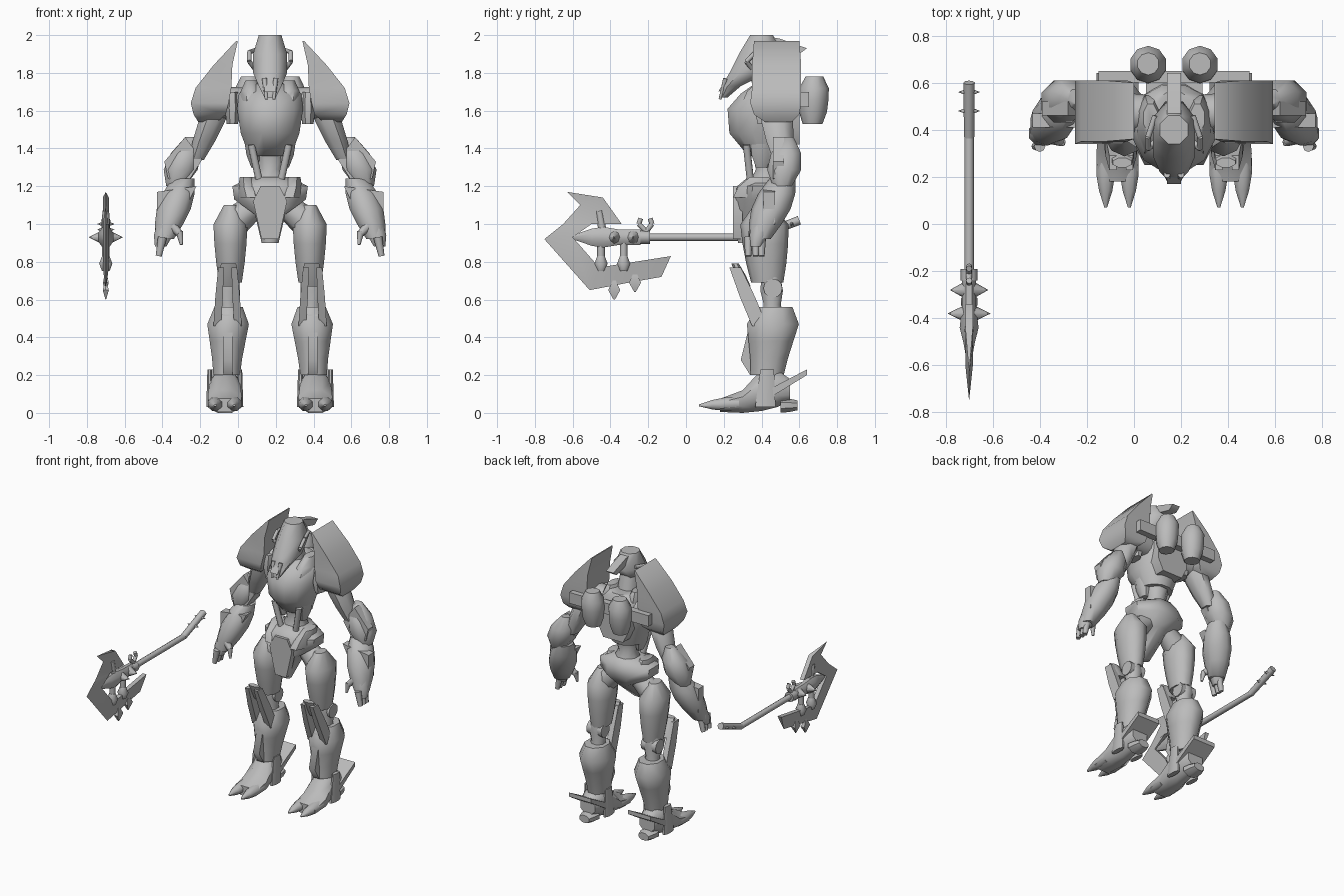
import bpy, bmesh, math
from mathutils import Vector

default = bpy.data.objects.get("Cube")
if default:
    bpy.data.objects.remove(default)

GREY = (.5, .5, .5, 1)
grey = bpy.data.materials.new("plain_grey")
grey.use_nodes = True
grey.diffuse_color = GREY
grey.node_tree.nodes["Principled BSDF"].inputs["Base Color"].default_value = GREY

BODY_X = .17      # the figure stands beside its weapon
WEAPON_X = -.7


def finish(name, bm, origin, sign):
    """Turn a bmesh into a shaded object, mirrored when sign is negative."""
    for vert in bm.verts:
        vert.co.x = origin + sign * vert.co.x
    bmesh.ops.recalc_face_normals(bm, faces=bm.faces)
    mesh = bpy.data.meshes.new(name)
    bm.to_mesh(mesh)
    bm.free()
    mesh.materials.append(grey)
    obj = bpy.data.objects.new(name, mesh)
    bpy.context.collection.objects.link(obj)
    bpy.ops.object.select_all(action='DESELECT')
    obj.select_set(True)
    bpy.context.view_layer.objects.active = obj
    bpy.ops.object.shade_smooth_by_angle(angle=math.radians(52))


def place(name, build, pair=False, origin=BODY_X):
    """Build once on the centre line, or once for each side."""
    sides = (("left_", 1), ("right_", -1)) if pair else (("", 1),)
    for prefix, sign in sides:
        finish(prefix + name, build(), origin, sign)


def skin(name, rings, axis="z", sides=8, **where):
    """Join rings of (x, y, z, first radius, second radius) with faces."""
    def build():
        bm = bmesh.new()
        loops = []
        grow = 1 / math.cos(math.pi / sides)
        for x, y, z, wide, deep in rings:
            loop = []
            for i in range(sides):
                turn = math.tau * (i + .5) / sides
                a, b = wide * grow * math.cos(turn), deep * grow * math.sin(turn)
                offset = (a, 0, b) if axis == "y" else (a, b, 0)
                loop.append(bm.verts.new(Vector((x, y, z)) + Vector(offset)))
            loops.append(loop)
        for low, high in zip(loops, loops[1:]):
            for i in range(sides):
                bm.faces.new((low[i - 1], low[i], high[i], high[i - 1]))
        bm.faces.new(loops[0])
        bm.faces.new(loops[-1])
        return bm
    place(name, build, **where)


def loft(name, rings, x=0, **options):
    """Skin with a fixed x, from rings of (y, z, first radius, second radius)."""
    skin(name, [(x, *ring) for ring in rings], **options)


def limb(name, start, end, widths, depth=1, **options):
    """Skin with evenly spaced rings between two points."""
    first, last = Vector(start), Vector(end)
    steps = len(widths) - 1
    rings = [(*first.lerp(last, i / steps), w, w * depth) for i, w in enumerate(widths)]
    skin(name, rings, **options)


def slab(name, outline, start, end, axis, **where):
    """Extrude a flat outline from start to end along x or y."""
    def build():
        bm = bmesh.new()
        ends = []
        for depth in (start, end):
            points = [(depth, a, b) if axis == "x" else (a, depth, b) for a, b in outline]
            ends.append([bm.verts.new(p) for p in points])
            bm.faces.new(ends[-1])
        front, back = ends
        for i in range(len(outline)):
            bm.faces.new((front[i - 1], front[i], back[i], back[i - 1]))
        return bm
    place(name, build, **where)


def both_halves(half):
    """Close a half outline with its mirror image."""
    return half + [(-a, b) for a, b in reversed(half)]


def rod(name, start, end, start_radius, end_radius, sides=8, **where):
    """Cylinder or cone between two points."""
    def build():
        bm = bmesh.new()
        first, last = Vector(start), Vector(end)
        along = last - first
        bmesh.ops.create_cone(bm, cap_ends=True, segments=sides, radius1=start_radius,
                              radius2=end_radius, depth=along.length)
        turn = along.to_track_quat('Z', 'Y')
        for vert in bm.verts:
            vert.co = turn @ vert.co + (first + last) / 2
        return bm
    place(name, build, **where)


def chain(name, points, radius, **where):
    """Bent bar made of straight rods."""
    for n, (start, end) in enumerate(zip(points, points[1:])):
        rod(f"{name}_{n}", start, end, radius, radius, **where)


def blade(name, pairs, half, **where):
    """Wedge strip: sharp along the outer points, thick along the inner ones."""
    def build():
        bm = bmesh.new()
        rows = [[bm.verts.new(p) for p in ((0, *out), (half, *inn), (-half, *inn))]
                for out, inn in pairs]
        for row, following in zip(rows, rows[1:]):
            for i in range(len(row)):
                bm.faces.new((row[i], row[i - 1], following[i - 1], following[i]))
        bm.faces.new(rows[0])
        bm.faces.new(rows[-1])
        return bm
    place(name, build, **where)


# Head: slanted mask, neck, crest, ears, jaws
loft("head_mask", [(.2, 1.67, .03, .02), (.24, 1.73, .06, .05), (.33, 1.8, .09, .1),
                   (.4, 1.9, .09, .12), (.4, 2, .06, .06)])
limb("neck", (0, .44, 1.6), (0, .4, 1.85), [.08, .06])
slab("face_ridge", [(.17, 1.7), (.36, 2), (.44, 2), (.3, 1.75)], -.03, .03, "x")
slab("head_crest", [(.36, 1.96), (.4, 2), (.5, 1.98), (.64, 1.93), (.6, 1.9)], -.03, .03, "x")
rod("jaw", (.03, .21, 1.77), (.02, .18, 1.66), .014, .008, pair=True)
chain("ear_bar", [(.08, .35, 1.82), (.11, .32, 1.86), (.11, .37, 1.91), (.08, .46, 1.92)], .012, pair=True)

# Torso: chest, collar, back and waist
loft("chest", [(.43, 1.36, .11, .1), (.4, 1.48, .155, .17), (.41, 1.61, .175, .19),
               (.44, 1.69, .165, .15), (.46, 1.74, .1, .1)], sides=12)
limb("collar", (.1, .42, 1.65), (.1, .45, 1.76), [.06, .055, .03], 2, pair=True)
slab("back_bar", both_halves([(.32, 1.7), (.32, 1.62)]), .6, .65, "y")
slab("back_panel", both_halves([(.12, 1.65), (.12, 1.5), (.08, 1.42)]), .5, .6, "y")
limb("back_pod", (.11, .67, 1.53), (.11, .68, 1.78), [.05, .07, .075, .075, .045], pair=True, sides=10)
limb("waist", (0, .43, 1.2), (0, .43, 1.38), [.1, .06, .08])
limb("waist_side", (.08, .4, 1.3), (.1, .4, 1.43), [.02, .035, .035], 1.5, pair=True)
rod("waist_piston", (.06, .34, 1.24), (.1, .32, 1.42), .02, .02, pair=True)
loft("pelvis", [(.3, .9, .045, .025), (.38, 1.05, .08, .12), (.41, 1.13, .19, .15),
                (.41, 1.2, .2, .14), (.43, 1.25, .1, .1)])
slab("groin_plate", both_halves([(.05, 1.2), (.09, 1.12), (.045, .92)]), .25, .3, "y")
limb("hip_wing", (.1, .37, 1.14), (.13, .4, 1.25), [.06, .055, .03], 2, pair=True)

# Shoulders: curved spiked shells over round joints
skin("shoulder_shell", [(.33, .49, 1.54, .05, .07), (.32, .48, 1.58, .085, .12), (.32, .475, 1.64, .1, .135),
                        (.3, .48, 1.72, .095, .13), (.25, .48, 1.84, .05, .13), (.175, .48, 1.97, .004, .12)],
     sides=4, pair=True)
rod("shoulder_joint", (.12, .47, 1.64), (.27, .47, 1.64), .08, .09, pair=True, sides=12)
limb("shoulder_block", (.2, .44, 1.53), (.2, .44, 1.7), [.03, .04, .03], 2, pair=True)

# Arms
limb("upper_arm", (.27, .47, 1.64), (.39, .51, 1.34), [.06, .07, .06, .04], 1.2, pair=True)
limb("elbow_guard", (.42, .54, 1.46), (.5, .51, 1.2), [.03, .08, .09, .05], pair=True)
slab("elbow_fin", [(.36, 1.34), (.45, 1.46), (.56, 1.33), (.54, 1.24), (.43, 1.23)],
     .46, .52, "y", pair=True)
limb("forearm", (.46, .51, 1.24), (.56, .39, .92), [.06, .085, .09, .075, .05], 1.1, pair=True, sides=10)
slab("forearm_plate", [(.39, 1.2), (.6, 1.17), (.6, 1), (.55, .98), (.45, 1.08)], .41, .47, "y", pair=True)
limb("palm", (.55, .4, 1), (.58, .37, .88), [.05, .05, .03], pair=True)
for word, y in (("front", .33), ("middle", .37), ("back", .4)):
    rod(word + "_finger", (.57, y, .93), (.59, y, .83), .024, .016, pair=True)
rod("thumb_base", (.53, .37, 1), (.48, .35, .95), .03, .02, pair=True)
rod("thumb_tip", (.48, .35, .96), (.47, .34, .89), .02, .008, pair=True)

# Legs
rod("hip_joint", (.08, .42, 1.1), (.2, .41, 1), .065, .085, pair=True)
limb("thigh", (.21, .43, .69), (.21, .41, 1.1), [.06, .075, .085, .09, .035], 1.35, pair=True, sides=10)
rod("knee_joint", (.16, .46, .66), (.28, .46, .66), .05, .05, pair=True, sides=12)
limb("knee_column", (.22, .46, .5), (.22, .45, .72), [.06, .045, .06, .05], pair=True)
limb("knee_cap", (.22, .32, .67), (.22, .26, .79), [.045, .05, .04], .5, pair=True)
for word, foot_x, top_x in (("inner", .17, .19), ("outer", .28, .26)):
    limb(word + "_knee_strut", (foot_x, .39, .46), (top_x, .26, .77), [.02, .02, .015], 2, pair=True, sides=4)
limb("calf", (.23, .43, .2), (.22, .47, .56), [.07, .08, .095, .11, .075], 1.25, pair=True)
slab("shin_ridge", [(.29, .28), (.35, .52), (.4, .2), (.34, .2)], .2, .25, "x", pair=True)

# Feet: split pointed toes, ankle guards and a raised heel fin
loft("foot", [(.55, .12, .06, .06), (.48, .13, .08, .1), (.4, .12, .08, .11), (.3, .06, .09, .06),
              (.18, .04, .085, .035)], x=.24, axis="y", pair=True)
for word, toe_x, guard_x in (("inner", .19, .16), ("outer", .29, .32)):
    limb(word + "_toe", (toe_x, .28, .05), (toe_x, .07, .04), [.04, .04, .028, .006], .9, axis="y", pair=True)
    limb(word + "_ankle_guard", (guard_x, .42, .03), (guard_x, .43, .23), [.018, .015, .012], 3, pair=True)
limb("heel", (.24, .5, .04), (.24, .59, .04), [.06, .055, .04], .65, axis="y", pair=True)
slab("heel_fin", [(.45, .13), (.46, .09), (.64, .2), (.64, .23)], .15, .33, "x", pair=True)

# Weapon: bent shaft, spiked core, pegs and a curved axe blade
weapon = {"origin": WEAPON_X}
rod("weapon_shaft", (0, -.26, .93), (0, .38, .93), .02, .02, **weapon)
rod("weapon_grip", (0, .37, .93), (0, .6, 1.02), .022, .024, **weapon)
for word, y, z in (("front", .48, .97), ("back", .56, 1)):
    rod(word + "_grip_spike", (.01, y, z), (.045, y, z), .014, .001, pair=True, **weapon)
loft("weapon_core", [(-.62, .93, .003, .004), (-.5, .93, .025, .045), (-.44, .93, .04, .055),
                     (-.35, .93, .03, .04), (-.24, .93, .03, .04)], axis="y", **weapon)
for word, y, reach in (("front", -.38, .09), ("back", -.28, .08)):
    rod(word + "_core_spike", (.02, y, .93), (reach, y, .93), .035, .001, pair=True, **weapon)
blade("axe_blade", [((-.63, 1.17), (-.44, 1.14)), ((-.56, 1.1), (-.34, 1)), ((-.65, 1), (-.5, 1)),
                    ((-.75, .92), (-.6, .93)), ((-.51, .65), (-.46, .77)), ((-.3, .69), (-.27, .8)),
                    ((-.13, .72), (-.08, .83))], .016, **weapon)
rod("upper_peg", (0, -.44, .95), (0, -.46, 1.07), .022, .018, **weapon)
for word, y in (("front", -.45), ("back", -.33)):
    rod(word + "_lower_peg", (0, y, .92), (0, y, .8), .02, .02, **weapon)
    limb(word + "_peg_foot", (0, y, .75), (0, y, .83), [.02, .035, .02], **weapon)
for word, y, z in (("front", -.38, .6), ("back", -.27, .64)):
    limb(word + "_blade_spike", (0, y, z), (0, y, z + .1), [.002, .016, .004], 2, sides=4, **weapon)
rod("shaft_clamp", (0, -.24, .93), (0, -.19, .93), .036, .036, **weapon)
chain("claw", [(0, -.24, 1.03), (0, -.25, 1), (0, -.21, .96), (0, -.18, 1), (0, -.19, 1.03)], .013, **weapon)
